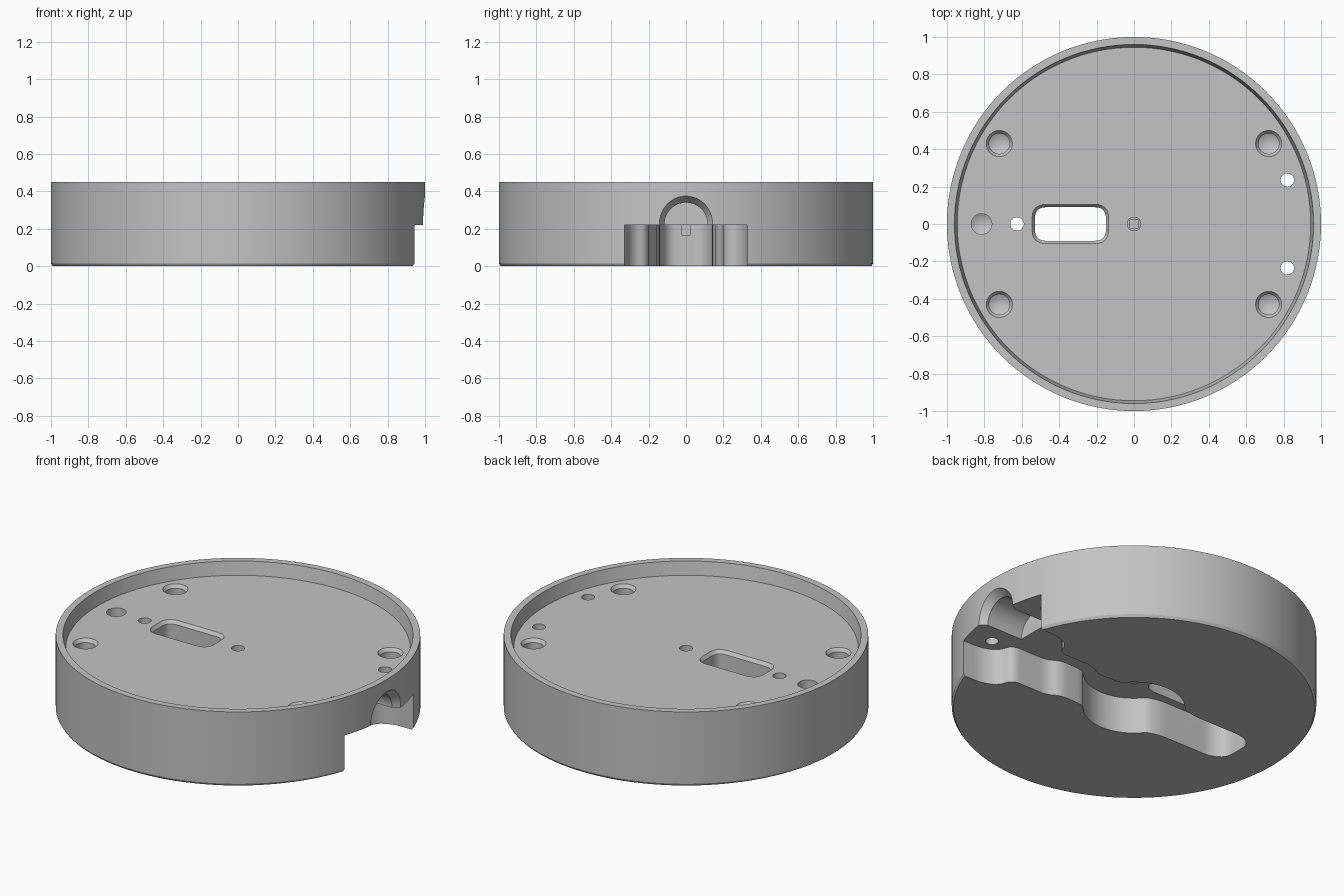
import bpy, bmesh, math
from mathutils import Vector, Matrix

cube = bpy.data.objects.get("Cube")
if cube:
    bpy.data.objects.remove(cube, do_unlink=True)

TOP, FLOOR, CEILING = 0.45, 0.37, 0.22

grey = bpy.data.materials.new("plain grey")
grey.use_nodes = True
grey.diffuse_color = (0.55, 0.55, 0.55, 1)
grey.node_tree.nodes["Principled BSDF"].inputs["Base Color"].default_value = grey.diffuse_color


def make_object(name, bm):
    bmesh.ops.remove_doubles(bm, verts=bm.verts, dist=1e-5)
    bmesh.ops.recalc_face_normals(bm, faces=bm.faces)
    mesh = bpy.data.meshes.new(name)
    bm.to_mesh(mesh)
    bm.free()
    mesh.materials.append(grey)
    obj = bpy.data.objects.new(name, mesh)
    bpy.context.collection.objects.link(obj)
    return obj


def lathe(name, profile, steps=32, matrix=Matrix()):
    """Spin (radius, height) points around z; the ends sit on the axis."""
    bm = bmesh.new()
    verts = [bm.verts.new((r, 0, z)) for r, z in profile]
    edges = [bm.edges.new(pair) for pair in zip(verts, verts[1:])]
    bmesh.ops.spin(bm, geom=verts + edges, cent=(0, 0, 0), axis=(0, 0, 1),
                   angle=math.tau, steps=steps, use_merge=True)
    bm.transform(matrix)
    return make_object(name, bm)


def rounded(points, radius):
    """Replace each corner of a closed outline by a short curve."""
    result = []
    for i, p in enumerate(points):
        p, a, b = Vector(p), Vector(points[i - 1]), Vector(points[(i + 1) % len(points)])
        start = p + (a - p).normalized() * min(radius, (a - p).length * 0.45)
        end = p + (b - p).normalized() * min(radius, (b - p).length * 0.45)
        for k in range(7):
            t = k / 6
            result.append(start * (1 - t) ** 2 + p * 2 * t * (1 - t) + end * t * t)
    return result


def prism(name, lower, upper, z0, z1):
    bm = bmesh.new()
    rings = [[bm.verts.new((p[0], p[1], z)) for p in ring]
             for ring, z in ((lower, z0), (upper, z1))]
    n = len(lower)
    for i in range(n):
        j = (i + 1) % n
        bm.faces.new((rings[0][i], rings[0][j], rings[1][j], rings[1][i]))
    bm.faces.new(rings[0])
    bm.faces.new(rings[1])
    return make_object(name, bm)


def box_outline(cx, hx, hy, radius):
    return rounded([(cx - hx, -hy), (cx + hx, -hy), (cx + hx, hy), (cx - hx, hy)], radius)


def cut(target, cutter):
    mod = target.modifiers.new("cut", 'BOOLEAN')
    mod.operation, mod.solver, mod.object = 'DIFFERENCE', 'EXACT', cutter
    graph = bpy.context.evaluated_depsgraph_get()
    mesh = bpy.data.meshes.new_from_object(target.evaluated_get(graph))
    target.modifiers.clear()
    target.data = mesh
    bpy.data.objects.remove(cutter, do_unlink=True)


# Round body with chamfered foot and shallow dished top
body = lathe("round_base", [(0, 0), (0.99, 0), (1, 0.015), (1, TOP), (0.96, TOP),
                            (0.945, FLOOR), (0, FLOOR)], 128)

# Underside channel: end arm, round middle, wide arm and screw lobes at the rim
half = [(1.1, 0.33), (0.82, 0.33), (0.73, 0.29), (0.70, 0.2), (0.46, 0.2), (0.39, 0.155)]
half += [(0.28 * math.cos(math.radians(a)), 0.28 * math.sin(math.radians(a)))
         for a in range(35, 146, 10)]
half += [(-0.31, 0.14), (-0.66, 0.14), (-0.74, 0.09)]
channel = rounded(half + [(x, -y) for x, y in reversed(half)], 0.05)
cut(body, prism("channel_cutter", channel, channel, -0.1, CEILING))

# Arched tunnel through the rim, flared at its mouth
sideways = Matrix.Translation((0, 0, 0.225)) @ Matrix.Rotation(math.pi / 2, 4, 'Y')
cut(body, lathe("tunnel_cutter", [(0, 0.71), (0.115, 0.71), (0.115, 0.95),
                                  (0.185, 1.05), (0, 1.05)], 48, sideways))

# Countersunk blind holes at four corners
for sx in (-1, 1):
    for sy in (-1, 1):
        cut(body, lathe("corner_hole_cutter",
                        [(0, 0.17), (0.055, 0.2), (0.055, 0.35), (0.07, FLOOR),
                         (0.07, 0.5), (0, 0.5)],
                        matrix=Matrix.Translation((sx * 0.72, sy * 0.43, 0))))

# Plain holes: x, y, radius, bottom, depth of the pointed tip
for x, y, r, z, tip in ((0.82, 0.235, 0.036, 0.1, 0), (0.82, -0.235, 0.036, 0.1, 0),
                        (-0.625, 0, 0.036, 0.1, 0), (0, 0, 0.036, 0.25, 0),
                        (-0.815, 0, 0.055, 0.2, 0.03)):
    cut(body, lathe("hole_cutter", [(0, z - tip), (r, z), (r, 0.5), (0, 0.5)],
                    matrix=Matrix.Translation((x, y, 0))))

# Rounded rectangular slot with a chamfered edge
slot = box_outline(-0.34, 0.19, 0.09, 0.06)
cut(body, prism("slot_cutter", slot, slot, 0.1, 0.5))
cut(body, prism("slot_edge_cutter", slot, box_outline(-0.34, 0.22, 0.12, 0.09),
                FLOOR - 0.02, FLOOR + 0.02))

# Small square peg under the middle
square = [(-0.025, -0.025), (0.025, -0.025), (0.025, 0.025), (-0.025, 0.025)]
prism("centre_peg", square, square, 0.165, 0.26)

# Smooth the round walls, keep the edges crisp
bpy.ops.object.select_all(action='DESELECT')
body.select_set(True)
bpy.context.view_layer.objects.active = body
bpy.ops.object.shade_smooth_by_angle(angle=math.radians(25))
